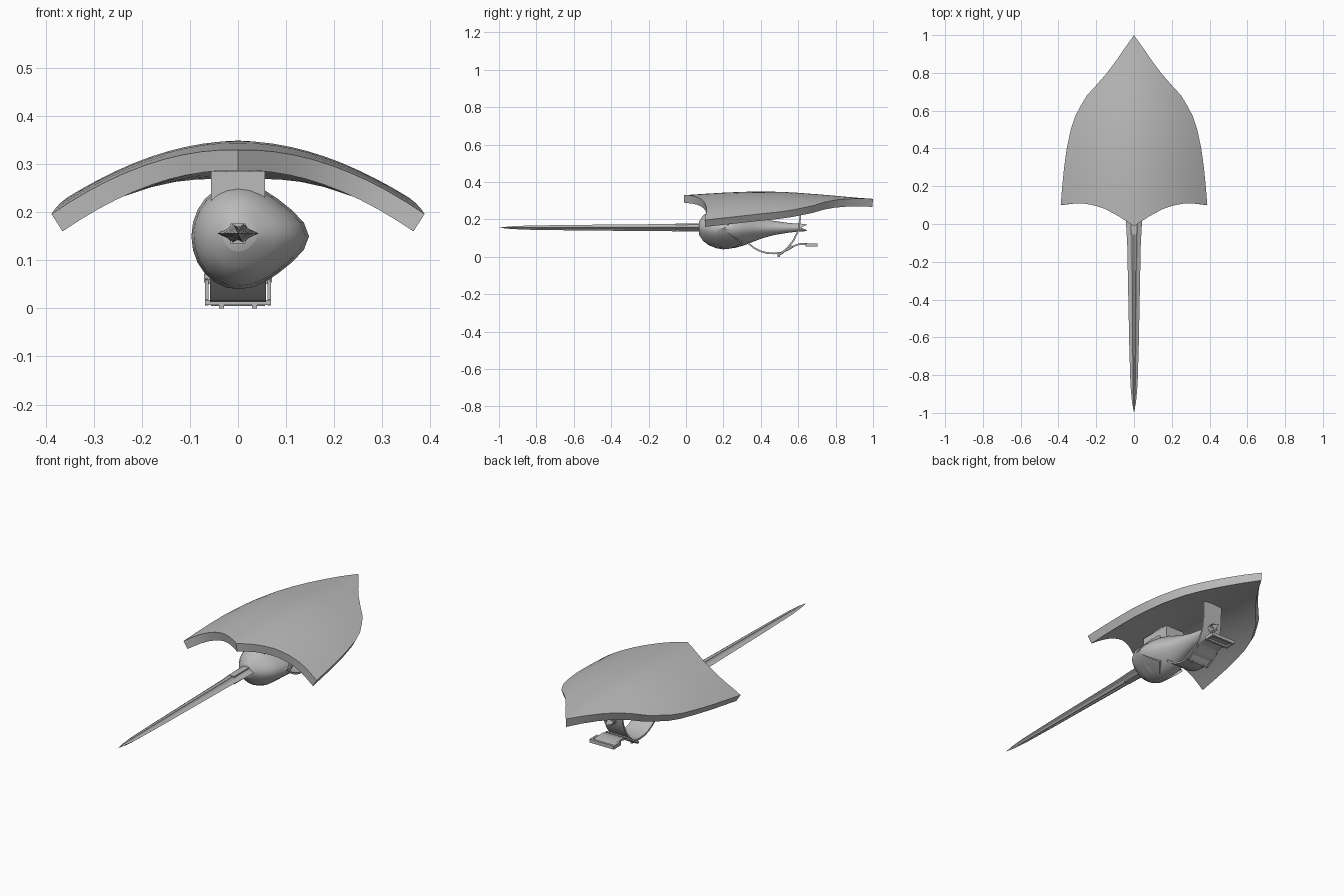
import bpy, bmesh, math

if "Cube" in bpy.data.objects:
    bpy.data.objects.remove(bpy.data.objects["Cube"])

grey = bpy.data.materials.new("plain_grey")
grey.diffuse_color = (0.5, 0.5, 0.5, 1)
grey.use_nodes = True
grey.node_tree.nodes["Principled BSDF"].inputs["Base Color"].default_value = grey.diffuse_color


def interp(pts, t):
    # piecewise linear lookup
    for (a, va), (b, vb) in zip(pts, pts[1:]):
        if t <= b:
            return va + (vb - va) * max(0, t - a) / (b - a)
    return pts[-1][1]


def loft(name, rows, closed=False, caps=False, thick=0, offset=0, angle=35):
    # skin a list of equally long point rows
    bm = bmesh.new()
    vs = [[bm.verts.new(p) for p in r] for r in rows]
    n = len(rows[0])
    for a, b in zip(vs, vs[1:]):
        for i in range(n if closed else n - 1):
            j = (i + 1) % n
            bm.faces.new((a[i], a[j], b[j], b[i]))
    if caps:
        bm.faces.new(vs[0])
        bm.faces.new(vs[-1])
    bmesh.ops.remove_doubles(bm, verts=bm.verts, dist=1e-5)
    if closed:
        bmesh.ops.recalc_face_normals(bm, faces=bm.faces)
    me = bpy.data.meshes.new(name)
    bm.to_mesh(me)
    bm.free()
    ob = bpy.data.objects.new(name, me)
    bpy.context.collection.objects.link(ob)
    me.materials.append(grey)
    bpy.ops.object.select_all(action='DESELECT')
    ob.select_set(True)
    bpy.context.view_layer.objects.active = ob
    if thick:
        m = ob.modifiers.new("thickness", 'SOLIDIFY')
        m.thickness, m.offset = thick, offset
        bpy.ops.object.modifier_apply(modifier=m.name)
    bpy.ops.object.shade_smooth_by_angle(angle=math.radians(angle))
    return ob


def box(name, x0, x1, y0, y1, z0, z1):
    rows = [[(x0, y, z0), (x1, y, z0), (x1, y, z1), (x0, y, z1)] for y in (y0, y1)]
    return loft(name, rows, closed=True, caps=True)


def ribbon(name, path, half, thick=0.009):
    # flat band that follows a path in the side plane
    return loft(name, [[(-half, y, z), (half, y, z)] for y, z in path], thick=thick)


# Shield: bent plate with scalloped front edge and pointed rear
side = [(.10, .388), (.2, .38), (.3, .37), (.4, .356), (.5, .335), (.57, .312),
        (.63, .28), (.68, .25), (.74, .195), (.8, .143), (.86, .098), (.93, .05), (1, 0)]
scallop = [(0, -.012), (.06, .0), (.12, .02), (.25, .05), (.4, .08), (.55, .1), (.75, .112), (1, .1)]
spine = [(-.02, .329), (.1, .337), (.25, .346), (.4, .35), (.55, .346), (.75, .331), (.9, .317), (1, .31)]
rows = []
for y0, w in side:
    fade = 1 - (y0 - .1) / .9
    row = []
    for i in range(-10, 11):
        u = i / 10
        x = u * w
        y = y0 + (interp(scallop, abs(u)) - .1) * fade
        row.append((x, y, interp(spine, y) - .81 * abs(x) ** 1.85))
    rows.append(row)
loft("shield", rows, thick=0.043, offset=-1)

# Blade: ridged bar narrowing to a point
CZ = .156
rows = []
for y, w, h in [(.1, .044, .02), (0, .042, .02), (-.1, .036, .019), (-.35, .031, .017),
                (-.65, .025, .014), (-.85, .019, .011), (-.94, .011, .007), (-1, 0, 0)]:
    sec = [(1, 0), (.5, .5), (.28, 1), (0, .7), (-.28, 1), (-.5, .5),
           (-1, 0), (-.5, -.5), (-.28, -1), (0, -.7), (.28, -1), (.5, -.5)]
    rows.append([(a * w, y, CZ + b * h) for a, b in sec])
loft("blade", rows, closed=True, angle=20)
box("blade_collar", -.016, .016, -.055, .09, CZ - .021, CZ + .021)


# Hand guard: bulb with a side ridge, tapering to the rear
def ring(y, r, cz, grow=1.0, zig=0.0, n=24):
    pts = []
    for k in range(n):
        a = 2 * math.pi * k / n
        c = math.cos(a)
        ridge = 1 + .34 * max(0, c) ** 5 * min(1, r / .1)
        z = cz + r * grow * math.sin(a)
        x = r * grow * c * (ridge if c > 0 else .88)
        tooth = abs(((k + 3) % 6) - 3) / 3
        pts.append((x, y + zig * tooth, z))
    return pts


bulb = [(.066, 0, .155), (.07, .035, .154), (.09, .065, .153), (.12, .087, .152), (.16, .102, .151),
        (.21, .107, .15), (.26, .103, .15), (.31, .09, .151), (.36, .071, .152),
        (.41, .053, .153), (.47, .038, .154), (.54, .027, .155), (.6, .021, .156)]
loft("hand_guard", [ring(y, r, z) for y, r, z in bulb] + [ring(.615, .021, .156, zig=.035),
     ring(.6, .012, .156), ring(.6, 0, .156)], closed=True, angle=40)

# Outer shell of the guard with a zigzag rear rim
shell = [ring(y, r, z, 1.025) for y, r, z in bulb[1:5]]
shell += [ring(.2, .107, .15, 1.03, .1), ring(.2, .100, .15, .97, .1)]
loft("guard_shell", shell, closed=True, angle=40)

# Mount between guard and shield
box("shield_mount", -.056, .056, .14, .32, .2, .285)
for s in (-1, 1):
    box("mount_peg", s * .035 - .012, s * .035 + .012, .2, .28, .28, .32)

# Arm straps
ribbon("arm_band", [(.33, .075), (.36, .05), (.395, .031), (.43, .021), (.47, .018), (.51, .023),
                    (.55, .04), (.58, .059), (.61, .069), (.65, .068), (.7, .062)], .058)
ribbon("hanger_strap", [(.612, .305), (.611, .21), (.6, .14), (.575, .088), (.545, .05),
                        (.515, .02), (.495, .009)], .056)

# Buckle on the free end and loop at the crossing
for s in (-1, 1):
    box("buckle_side", s * .065 - .006, s * .065 + .006, .64, .7, .054, .072)
    loft("strap_loop_side", [[(s * .065 + dx, y, z + dz) for dx, dz in
         ((-.004, -.006), (.004, -.006), (.004, .006), (-.004, .006))]
         for y, z in ((.495, .012), (.565, .056))], closed=True, caps=True)
    box("rivet", s * .034 - .005, s * .034 + .005, .49, .502, 0, .012)
for y in (.64, .69):
    box("buckle_bar", -.07, .07, y, y + .012, .054, .072)
for y, z in ((.495, .012), (.565, .056)):
    box("strap_loop_bar", -.069, .069, y - .005, y + .005, z - .005, z + .005)
